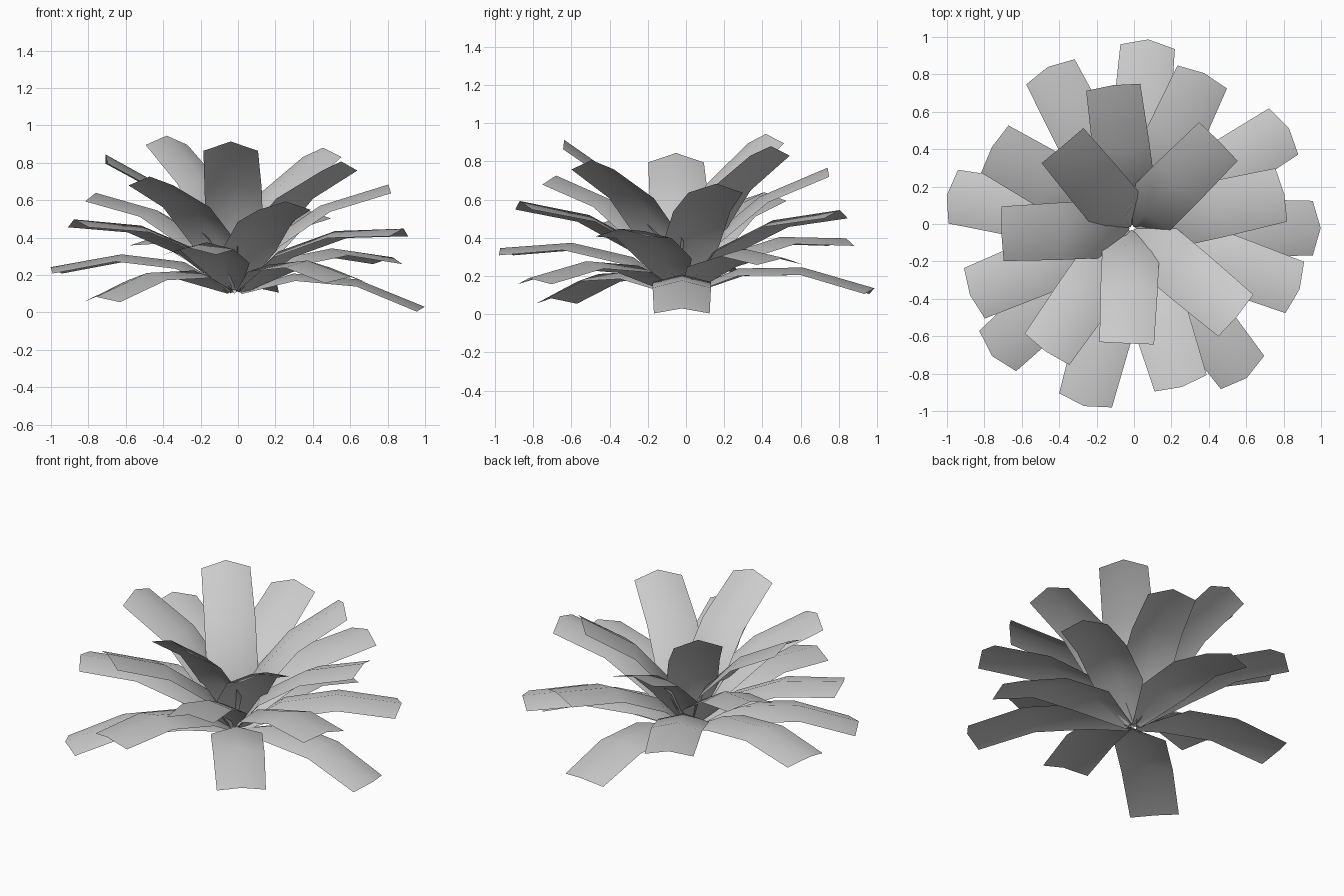
import bpy
from math import radians, cos, sin

if "Cube" in bpy.data.objects:
    bpy.data.objects.remove(bpy.data.objects["Cube"])

LEAVES = 21
GOLDEN = 137.5
CENTRE = (-0.012, -0.022, 0.11)

# Leaf rows in side view: edge reach, edge height, midrib reach, midrib height, half width
ROWS = [
    (0.030, -0.012, 0.025, 0.005, 0.030),
    (0.318, 0.058, 0.307, 0.098, 0.153),
    (0.645, 0.028, 0.648, 0.067, 0.153),
    (0.968, -0.106, 1.010, -0.080, 0.146),
]


def leaf(index):
    """Arched, tent-folded strip, tilted up more for each younger leaf."""
    tilt = radians(3.0 * index)
    turn = radians(-GOLDEN * index)

    def place(reach, side, height):
        r = reach * cos(tilt) - height * sin(tilt)
        z = reach * sin(tilt) + height * cos(tilt)
        return (CENTRE[0] + r * cos(turn) - side * sin(turn),
                CENTRE[1] + r * sin(turn) + side * cos(turn),
                CENTRE[2] + z)

    verts, faces = [], []
    for er, eh, mr, mh, w in ROWS:
        verts += [place(er, -w, eh), place(mr, 0, mh), place(er, w, eh)]
    for i in range(len(ROWS) - 1):
        for k in range(2):
            a = i * 3 + k
            faces.append((a, a + 3, a + 4, a + 1))
    mesh = bpy.data.meshes.new("leaf")
    mesh.from_pydata(verts, [], faces)
    mesh.polygons.foreach_set("use_smooth", [True] * len(faces))
    mesh.update()
    obj = bpy.data.objects.new(f"leaf_{index + 1:02d}", mesh)
    bpy.context.collection.objects.link(obj)


# Rosette: outermost, lowest leaf first, spiralling in and up
for n in range(LEAVES):
    leaf(n)
